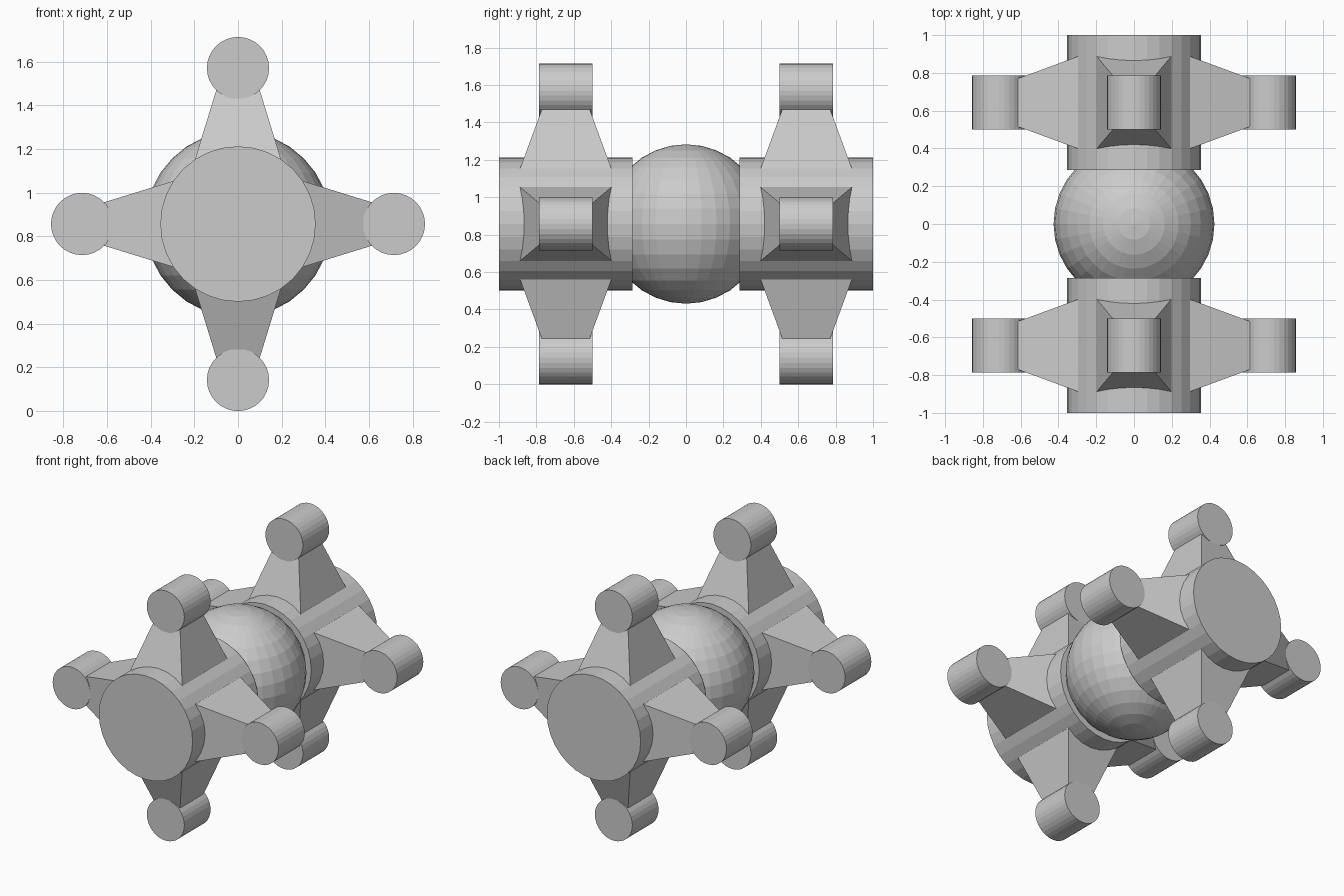
import bpy, math
from mathutils import Matrix, Vector

if "Cube" in bpy.data.objects:
    bpy.data.objects.remove(bpy.data.objects["Cube"])

CZ = 0.857          # height of the central axis
END_Y = 0.643       # middle of each end drum

grey = bpy.data.materials.new("light_grey")
grey.diffuse_color = (0.6, 0.6, 0.6, 1)
grey.use_nodes = True
grey.node_tree.nodes["Principled BSDF"].inputs["Base Color"].default_value = grey.diffuse_color


def finish(name):
    ob = bpy.context.object
    ob.name = name
    ob.data.materials.append(grey)
    return ob


def cylinder_y(name, radius, length, loc):
    bpy.ops.mesh.primitive_cylinder_add(vertices=32, radius=radius, depth=length,
                                        location=loc, rotation=(math.pi / 2, 0, 0))
    return finish(name)


def tapered_arm(name, y, turn):
    # four-sided frustum pointing up, then turned about the drum axis
    r0, r1 = 0.2, 0.69
    bpy.ops.mesh.primitive_cube_add(size=2)
    ob = finish(name)
    for v in ob.data.vertices:
        r = r1 if v.co.z > 0 else r0
        hx = 0.197 - 0.308 * (r - 0.297)
        hy = 0.243 - 0.368 * (r - 0.3)
        v.co = Vector((math.copysign(hx, v.co.x), math.copysign(hy, v.co.y), r))
    ob.data.transform(Matrix.Rotation(turn, 4, 'Y'))
    ob.location = (0, y, CZ)


# central ball
bpy.ops.mesh.primitive_uv_sphere_add(segments=32, ring_count=16, radius=0.426,
                                     location=(0, 0, CZ))
finish("centre_ball")

# end drums, each with four arms and rollers
for side, label in ((-1, "front"), (1, "back")):
    y = side * END_Y
    cylinder_y(label + "_drum", 0.356, 0.714, (0, y, CZ))
    for i, place in enumerate(("top", "right", "bottom", "left")):
        a = i * math.pi / 2
        tapered_arm(f"{label}_{place}_arm", y, a)
        cylinder_y(f"{label}_{place}_roller", 0.1425, 0.284,
                   (0.7145 * math.sin(a), y, CZ + 0.7145 * math.cos(a)))
